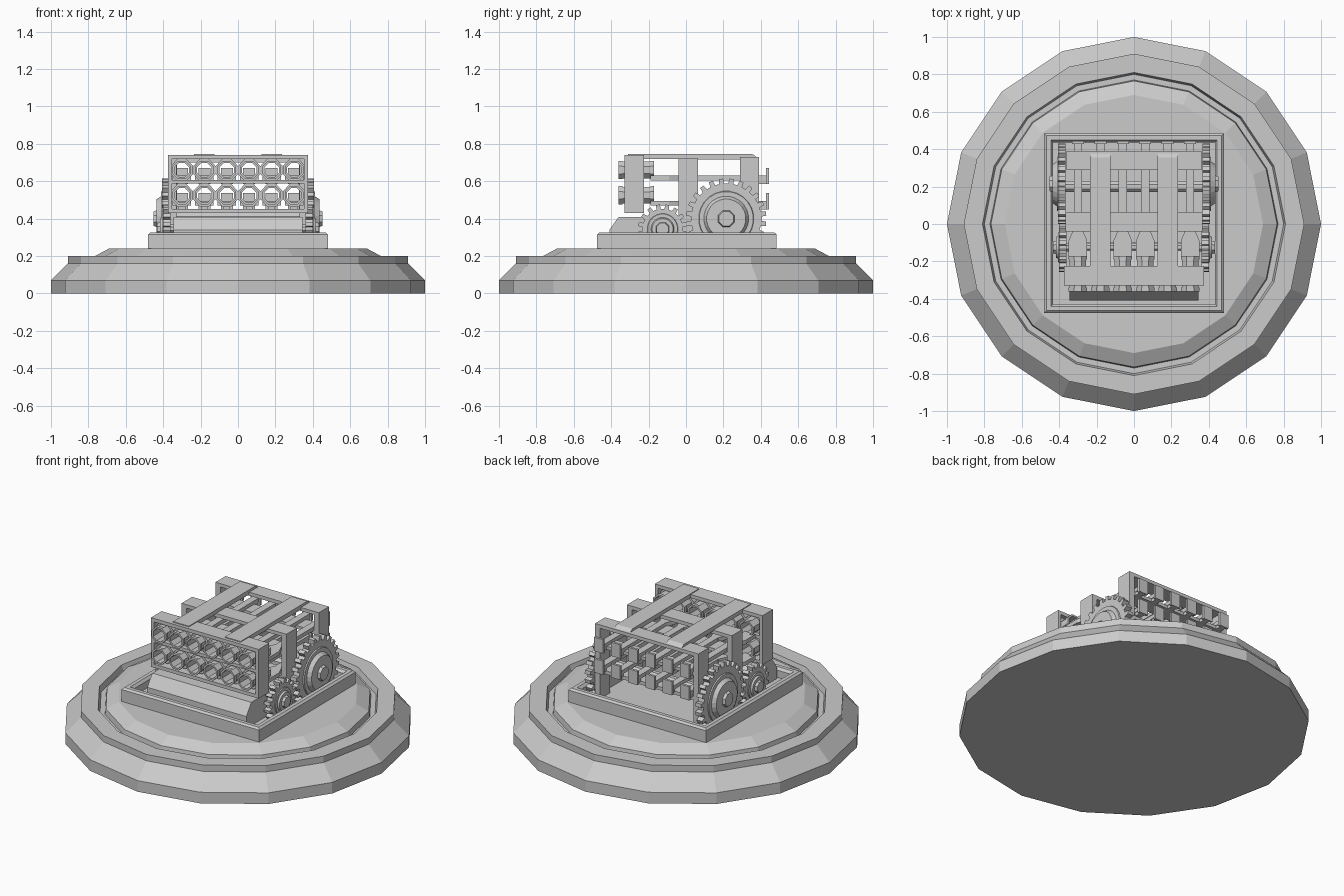
import bpy, bmesh, math
from mathutils import Vector

if "Cube" in bpy.data.objects:
    bpy.data.objects.remove(bpy.data.objects["Cube"])

mat = bpy.data.materials.new("stone grey")
mat.diffuse_color = (0.6, 0.6, 0.6, 1)
mat.use_nodes = True
mat.node_tree.nodes["Principled BSDF"].inputs["Base Color"].default_value = mat.diffuse_color


def finish(name, bm):
    bmesh.ops.recalc_face_normals(bm, faces=bm.faces)
    me = bpy.data.meshes.new(name)
    bm.to_mesh(me)
    bm.free()
    me.materials.append(mat)
    ob = bpy.data.objects.new(name, me)
    bpy.context.collection.objects.link(ob)
    return ob


def loft(bm, rings, caps=True):
    """Join equal-length closed rings of points; cap the ends or close into a loop."""
    vs = [[bm.verts.new(p) for p in r] for r in rings]
    n = len(vs[0])
    pairs = list(zip(vs, vs[1:])) + ([] if caps else [(vs[-1], vs[0])])
    for a, b in pairs:
        for i in range(n):
            j = (i + 1) % n
            bm.faces.new((a[i], a[j], b[j], b[i]))
    if caps:
        bm.faces.new(vs[0])
        bm.faces.new(vs[-1])


def box(bm, x0, x1, y0, y1, z0, z1):
    loft(bm, [[(x0, y0, z), (x1, y0, z), (x1, y1, z), (x0, y1, z)] for z in (z0, z1)])


def polygon(n, r, turn=0.0):
    return [(r * math.cos(turn + math.tau * i / n), r * math.sin(turn + math.tau * i / n)) for i in range(n)]


def lathe(name, profile, n, turn=0.0, cy=0.0):
    bm = bmesh.new()
    loft(bm, [[(x, y + cy, z) for x, y in polygon(n, r, turn)] for r, z in profile])
    return finish(name, bm)


# Round stepped plinth with a shallow groove
lathe("round_base", [(1, 0), (1, 0.07), (0.91, 0.16), (0.91, 0.2), (0.81, 0.2), (0.80, 0.165),
                     (0.77, 0.165), (0.765, 0.2), (0.69, 0.24)], 16)

# Square tray with raised rim
s = math.sqrt(2)
lathe("square_tray", [(0.48 * s, 0.235), (0.48 * s, 0.315), (0.468 * s, 0.326), (0.445 * s, 0.326),
                      (0.432 * s, 0.31), (0.432 * s, 0.265)], 4, math.pi / 4, 0.005)

# Sloped bed block at the front
bm = bmesh.new()
side = [(-0.41, 0.25), (-0.41, 0.34), (-0.36, 0.41), (-0.23, 0.41), (-0.10, 0.34), (-0.10, 0.25)]
loft(bm, [[(x, y, z) for y, z in side] for x in (-0.345, 0.345)])
finish("front_bed", bm)

# Three upright frames
for name, y0, y1, w, zb, zt, post in (("front_frame", -0.33, -0.225, 0.375, 0.43, 0.74, 0.022),
                                      ("middle_frame", -0.04, 0.065, 0.365, 0.25, 0.722, 0.035),
                                      ("back_frame", 0.29, 0.39, 0.36, 0.25, 0.73, 0.035)):
    bm = bmesh.new()
    for sx in (-1, 1):
        xa, xb = sorted((sx * w, sx * (w - post)))
        box(bm, xa, xb, y0, y1, zb, zt)
    inner = w - post
    box(bm, -inner, inner, y0, y1, zt - 0.022, zt)
    box(bm, -inner, inner, y0, y1, 0.43, 0.452)
    box(bm, -inner, inner, y0, y1, 0.588, 0.608)
    finish(name, bm)

# Straps across the top
bm = bmesh.new()
for x in (-0.18, 0.18):
    side = [(-0.31, 0.72), (-0.31, 0.745), (0.355, 0.745), (0.38, 0.728), (0.38, 0.715)]
    loft(bm, [[(x + d, y, z) for y, z in side] for d in (-0.055, 0.055)])
finish("top_straps", bm)

# Two rows of six barrels with pierced panel, trough, rod and end plate
panel, barrels, rods = bmesh.new(), bmesh.new(), bmesh.new()
for cz in (0.525, 0.66):
    for k in range(6):
        cx = -0.3 + 0.12 * k
        hole = polygon(8, 0.041, math.pi / 8)
        sq = [(0.059 * (1 if x > 0 else -1) if abs(x) > abs(z) else x * 1.4,
               0.062 * (1 if z > 0 else -1) if abs(z) > abs(x) else z * 1.4) for x, z in hole]

        def ring(pts, y):
            return [(cx + x, y, cz + z) for x, z in pts]
        loft(panel, [ring(sq, -0.30), ring(sq, -0.25), ring(hole, -0.25), ring(hole, -0.30)], False)
        tube = polygon(8, 0.048, math.pi / 8)
        collar = polygon(8, 0.053, math.pi / 8)
        loft(barrels, [ring(collar, -0.36), ring(collar, -0.34), ring(tube, -0.34), ring(tube, -0.19),
                       ring(collar, -0.19), ring(collar, -0.17), ring(hole, -0.17), ring(hole, -0.36)], False)
        # tapering trough behind the barrel
        zb = cz - 0.055
        plan = [(-0.05, -0.19), (0.05, -0.19), (0.05, -0.09), (0.024, -0.03), (-0.024, -0.03), (-0.05, -0.09)]
        loft(rods, [[(cx + x, y, z) for x, y in plan] for z in (zb, zb + 0.025)])
        box(rods, cx - 0.022, cx + 0.022, -0.04, 0.44, zb, zb + 0.025)
        box(rods, cx - 0.032, cx + 0.032, 0.428, 0.443, cz - 0.075, cz + 0.012)
        box(rods, cx - 0.018, cx + 0.018, 0.39, 0.43, cz - 0.075, cz - 0.05)
finish("barrel_panel", panel)
finish("barrels", barrels)
finish("loading_rods", rods)

# Cogwheels with hubs on both sides, and their axles


def cog(name, cy, cz, r, depth, teeth, x0, x1, hub):
    outline = []
    for t in range(teeth):
        for f, rr in ((0.0, r - depth), (0.22, r - depth), (0.3, r), (0.7, r), (0.78, r - depth)):
            a = math.tau * (t + f) / teeth
            outline.append((rr * math.cos(a), rr * math.sin(a)))
    for sx, label in ((-1, "left"), (1, "right")):
        bm = bmesh.new()
        loft(bm, [[(sx * x, cy + p, cz + q) for p, q in outline] for x in (x0, x1)])
        # stepped hub and octagonal cap
        for n, steps in ((24, hub[:-2]), (8, hub[-2:])):
            loft(bm, [[(sx * x, cy + p, cz + q) for p, q in polygon(n, hr, math.pi / n)] for x, hr in steps])
        finish(label + "_" + name, bm)


cog("large_cog", 0.215, 0.40, 0.215, 0.027, 24, 0.365, 0.405,
    [(0.40, 0.15), (0.412, 0.145), (0.412, 0.12), (0.435, 0.105), (0.43, 0.05), (0.452, 0.042)])
cog("small_cog", -0.125, 0.345, 0.132, 0.024, 16, 0.36, 0.40,
    [(0.395, 0.085), (0.405, 0.08), (0.405, 0.062), (0.416, 0.056), (0.41, 0.04), (0.432, 0.034)])

bm = bmesh.new()
for cy, cz, r in ((0.20, 0.40, 0.032), (-0.125, 0.345, 0.025)):
    loft(bm, [[(x, cy + p, cz + q) for p, q in polygon(8, r, math.pi / 8)] for x in (-0.37, 0.37)])
finish("axles", bm)
